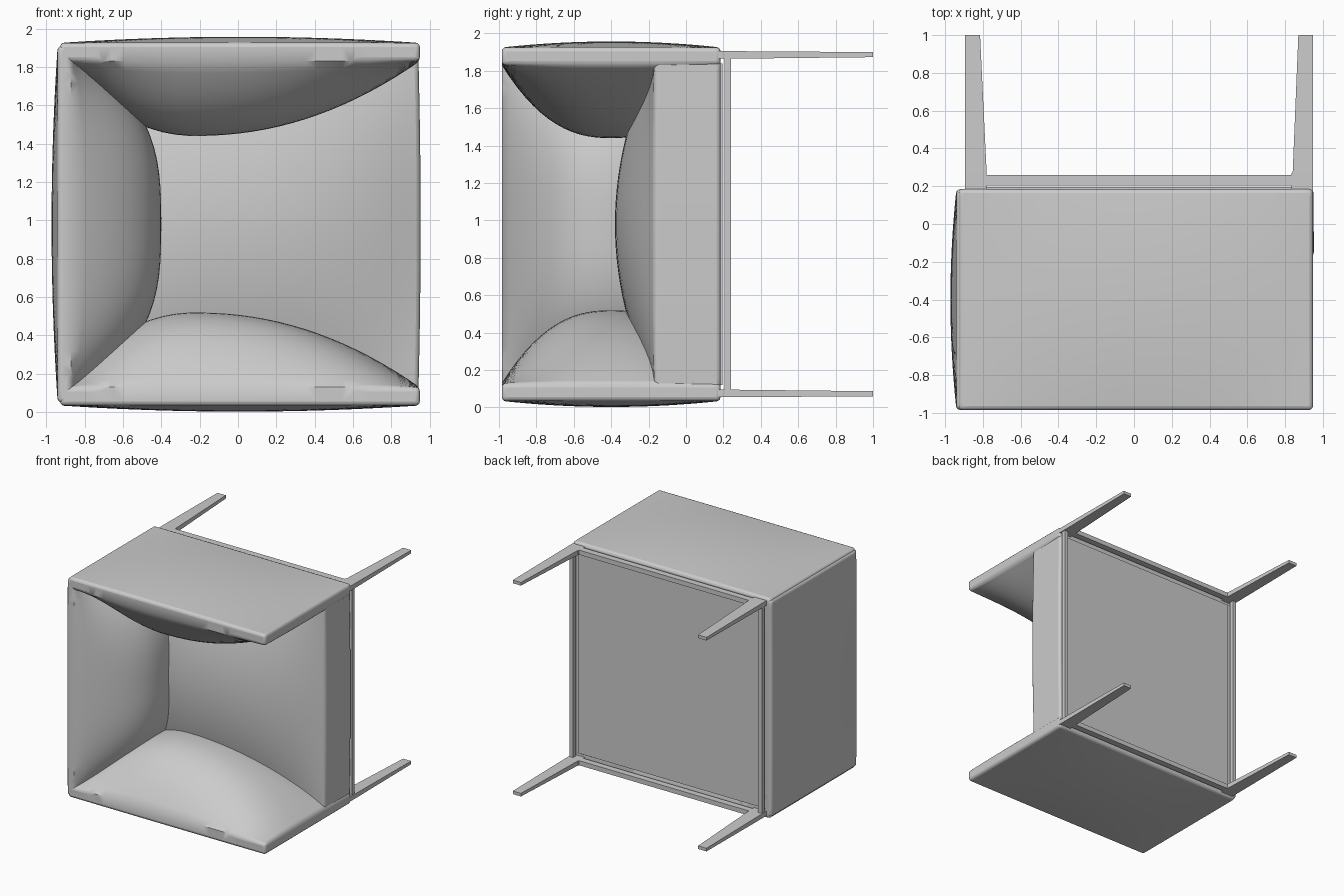
import bpy, bmesh
from mathutils import Vector

if "Cube" in bpy.data.objects:
    bpy.data.objects.remove(bpy.data.objects["Cube"])

grey = bpy.data.materials.new("plain grey")
grey.diffuse_color = (0.6, 0.6, 0.6, 1)
grey.use_nodes = True
grey.node_tree.nodes["Principled BSDF"].inputs["Base Color"].default_value = grey.diffuse_color
CZ = 0.98          # mid height, the chair lies on its back: seat faces -y
N = 28             # grid resolution of cushions


def add(name, bm, smooth=True, bevel=0.0):
    bmesh.ops.recalc_face_normals(bm, faces=bm.faces)
    me = bpy.data.meshes.new(name)
    bm.to_mesh(me)
    bm.free()
    me.materials.append(grey)
    ob = bpy.data.objects.new(name, me)
    bpy.context.collection.objects.link(ob)
    if bevel:
        m = ob.modifiers.new("soft edge", 'BEVEL')
        m.width, m.segments, m.limit_method = bevel, 3, 'ANGLE'
        m.angle_limit = 0.9
    if smooth:
        bpy.context.view_layer.objects.active = ob
        ob.select_set(True)
        bpy.ops.object.shade_smooth_by_angle(angle=0.7)
        ob.select_set(False)
    return ob


def hump(t, peak, p):
    """0 at t = -1 and 1, 1 at the peak."""
    s = (t - peak) / (1 - peak) if t > peak else (peak - t) / (1 + peak)
    return max(0.0, 1 - s ** p)


def cushion(name, place, inner, outer):
    """Closed slab: place(u, v, w) maps to space, inner/outer give the w of both sides."""
    bm = bmesh.new()
    sides = []
    for f in (inner, outer):
        sides.append([[bm.verts.new(place(u, v, f(u, v)))
                       for v in [2 * j / N - 1 for j in range(N + 1)]]
                      for u in [2 * i / N - 1 for i in range(N + 1)]])
    for g in sides:
        for i in range(N):
            for j in range(N):
                bm.faces.new((g[i][j], g[i + 1][j], g[i + 1][j + 1], g[i][j + 1]))
    rims = [[g[i][0] for i in range(N)] + [g[N][j] for j in range(N)] +
            [g[i][N] for i in range(N, 0, -1)] + [g[0][j] for j in range(N, 0, -1)]
            for g in sides]
    a, b = rims
    for k in range(len(a)):
        n = (k + 1) % len(a)
        bm.faces.new((a[k], a[n], b[n], b[k]))
    return add(name, bm, bevel=0.022)


def tapered(name, lo, hi, lo2=None, hi2=None):
    """Box along y, with an optional different x/z section at its far end."""
    lo2, hi2 = lo2 or (lo[0], hi[1], lo[2]), hi2 or hi
    bm = bmesh.new()
    rings = []
    for a, b, y in ((lo, hi, lo[1]), (lo2, hi2, hi2[1])):
        rings.append([bm.verts.new(Vector(c)) for c in
                      ((a[0], y, a[2]), (b[0], y, a[2]), (b[0], y, b[2]), (a[0], y, b[2]))])
    r, s = rings
    bm.faces.new(r)
    bm.faces.new(s)
    for k in range(4):
        n = (k + 1) % 4
        bm.faces.new((r[k], r[n], s[n], s[k]))
    return add(name, bm, smooth=False)


# Arms: padded slabs, bulging towards the seat
for side, label in ((1, "upper"), (-1, "lower")):
    cushion(label + "_arm",
            lambda u, v, w: (0.01 + 0.938 * u, -0.4 + 0.585 * v, CZ + side * w),
            lambda u, v: 0.85 - 0.39 * hump(u, -0.25, 2.1) * hump(v, 0, 2.4),
            lambda u, v: 0.945 + 0.032 * hump(u, 0, 2) * hump(v, 0, 2))

# Backrest
cushion("backrest",
        lambda u, v, w: (w, -0.4 + 0.585 * v, CZ + 0.93 * u),
        lambda u, v: -0.87 + 0.47 * hump(u, 0, 3) * hump(v, 0, 2.4),
        lambda u, v: -0.94 - 0.032 * hump(u, 0, 2) * hump(v, 0, 2))

# Seat: domed top, front edge slightly crowned
cushion("seat",
        lambda u, v, w: (0.94 * u + (0.028 * hump(v, 0, 2) * (1 - min(1, abs(w) / 0.3))
                                     if u > 0.99 else 0), w, CZ + 0.885 * v),
        lambda u, v: -0.17 - 0.21 * hump(u, -0.2, 2.4) * hump(v, 0, 2),
        lambda u, v: 0.185)

# Base frame: rails and corner blocks with tapered legs
for side, label in ((1, "upper"), (-1, "lower")):
    z0, z1 = sorted((CZ + side * 0.885, CZ + side * 0.925))
    tapered(label + "_rail", (-0.88, 0.205, z0), (0.93, 0.26, z1))
    for x_out, x_in, x_tip, end in ((-0.895, -0.78, -0.815, "back"), (0.947, 0.835, 0.87, "front")):
        xa, xb = sorted((x_out, x_in))
        ta, tb = sorted((x_out, x_tip))
        tapered(f"{label}_{end}_corner", (xa, 0.17, z0), (xb, 0.27, z1))
        t0, t1 = sorted((CZ + side * 0.893, CZ + side * 0.92))
        tapered(f"{label}_{end}_leg", (xa + 0.005 * (x_out > 0), 0.27, z0), (xb, 0.27, z1),
                (ta, 1.0, t0), (tb, 1.0, t1))
for name, xa, xb in (("back_rail", -0.89, -0.855), ("front_rail", 0.905, 0.94)):
    tapered(name, (xa, 0.205, CZ - 0.9), (xb, 0.24, CZ + 0.9))

# Underside panel
tapered("underside_panel", (-0.84, 0.18, CZ - 0.86), (0.89, 0.195, CZ + 0.86))
